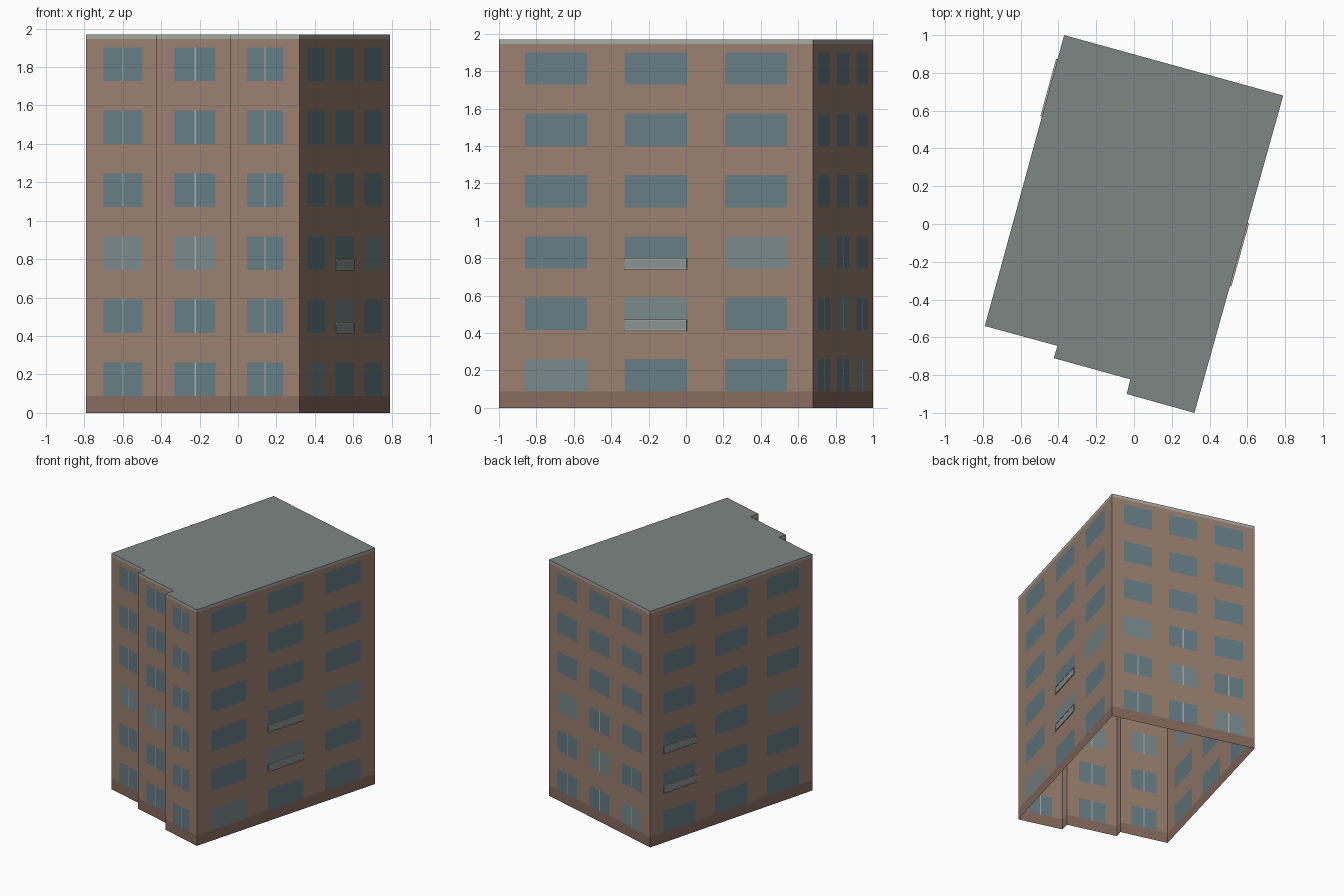
import bpy, bmesh
from mathutils import Vector

if "Cube" in bpy.data.objects:
    bpy.data.objects.remove(bpy.data.objects["Cube"])

HEIGHT, PLINTH, CORNICE = 1.97, 0.088, 1.945
ROWS, PITCH, WIN_H = 6, 0.328, 0.173
SINGLE = [(0.235, 0.76)]
TRIPLE = [(0.083, 0.28), (0.40, 0.598), (0.72, 0.917)]

# stepped footprint, counter-clockwise from the front left corner
PLAN = [(-0.79, -0.54), (-0.405, -0.645), (-0.425, -0.71), (-0.02, -0.822),
        (-0.038, -0.90), (0.32, -1.0), (0.79, 0.68), (-0.37, 1.0)]
# windows of each wall, by index in the footprint
BAYS = {0: SINGLE, 2: SINGLE, 4: SINGLE, 5: TRIPLE, 6: TRIPLE, 7: TRIPLE}
# windows with pale curtains: (wall, column, row)
PALE = {(0, 0, 2), (2, 0, 2), (5, 0, 0), (5, 1, 1), (5, 2, 2),
        (6, 0, 2), (6, 1, 1), (6, 2, 0), (7, 2, 2)}
BALCONIES = [(5, 1, 1), (5, 1, 2), (7, 0, 1), (7, 0, 2)]

COLOURS = {
    "brick_walls": (0.32, 0.215, 0.16, 1),
    "plinth": (0.24, 0.145, 0.11, 1),
    "cornice": (0.38, 0.39, 0.355, 1),
    "window_glass": (0.13, 0.205, 0.23, 1),
    "curtained_glass": (0.19, 0.25, 0.255, 1),
    "window_mullions": (0.40, 0.43, 0.41, 1),
    "roof": (0.21, 0.24, 0.225, 1),
    "balcony_panels": (0.24, 0.29, 0.29, 1),
    "balcony_rails": (0.48, 0.45, 0.37, 1),
}
parts = {name: bmesh.new() for name in COLOURS}


def point(wall, u, z, out=0.0):
    """Point on a wall: u is 0..1 along it, out is the distance in front."""
    a, b = Vector(PLAN[wall]), Vector(PLAN[(wall + 1) % len(PLAN)])
    d = (b - a).normalized()
    p = a.lerp(b, u) + Vector((d.y, -d.x)) * out
    return (p.x, p.y, z)


def quad(part, pts):
    bm = parts[part]
    bm.faces.new([bm.verts.new(p) for p in pts])


def slab(part, wall, u0, u1, z0, z1, depth):
    """Thin box standing on a wall."""
    bm = parts[part]
    ring = [(u0, z0), (u1, z0), (u1, z1), (u0, z1)]
    back = [bm.verts.new(point(wall, u, z)) for u, z in ring]
    front = [bm.verts.new(point(wall, u, z, depth)) for u, z in ring]
    bm.faces.new(front)
    bm.faces.new(back[::-1])
    for i in range(4):
        j = (i + 1) % 4
        bm.faces.new((back[i], back[j], front[j], front[i]))


def has_mullion(wall, col, row):
    if wall < 5:
        return True
    return wall == 6 and (row < 2 or (row == 2 and col == 1))


def kind(wall, u, z):
    """Which part a wall cell belongs to, from its centre."""
    if z < PLINTH:
        return "plinth"
    if z > CORNICE:
        return "cornice"
    row = int((z - PLINTH) / PITCH)
    if z - PLINTH - row * PITCH < WIN_H:
        for col, (a, b) in enumerate(BAYS.get(wall, [])):
            if a < u < b:
                mid = (a + b) / 2
                if has_mullion(wall, col, row) and abs(u - mid) < 0.01:
                    return "window_mullions"
                pale = (wall, col, row) in PALE
                return "curtained_glass" if pale else "window_glass"
    return "brick_walls"


# walls cut into a grid of cells, open underneath
z_cuts = [0.0, CORNICE, HEIGHT]
for r in range(ROWS):
    z_cuts += [PLINTH + r * PITCH, PLINTH + r * PITCH + WIN_H]
z_cuts.sort()
for w in range(len(PLAN)):
    u_cuts = [0.0, 1.0]
    half = 0.009 if w < 5 else 0.004
    for a, b in BAYS.get(w, []):
        u_cuts += [a, (a + b) / 2 - half, (a + b) / 2 + half, b]
    u_cuts.sort()
    for u0, u1 in zip(u_cuts, u_cuts[1:]):
        for z0, z1 in zip(z_cuts, z_cuts[1:]):
            quad(kind(w, (u0 + u1) / 2, (z0 + z1) / 2),
                 [point(w, u0, z0), point(w, u1, z0),
                  point(w, u1, z1), point(w, u0, z1)])

# flat roof
quad("roof", [(x, y, HEIGHT) for x, y in PLAN])

# shallow balcony fronts with a rail above and below
for w, col, row in BALCONIES:
    a, b = BAYS[w][col]
    z = PLINTH + row * PITCH - 0.004
    slab("balcony_panels", w, a, b, z + 0.006, z + 0.054, 0.006)
    for rail in (z, z + 0.054):
        slab("balcony_rails", w, a, b, rail, rail + 0.006, 0.008)

# turn every part into an object
for name, bm in parts.items():
    bmesh.ops.remove_doubles(bm, verts=bm.verts, dist=1e-5)
    mesh = bpy.data.meshes.new(name)
    bm.to_mesh(mesh)
    bm.free()
    mat = bpy.data.materials.new(name)
    mat.diffuse_color = COLOURS[name]
    mat.use_nodes = True
    mat.node_tree.nodes["Principled BSDF"].inputs["Base Color"].default_value = mat.diffuse_color
    mesh.materials.append(mat)
    bpy.context.collection.objects.link(bpy.data.objects.new(name, mesh))
